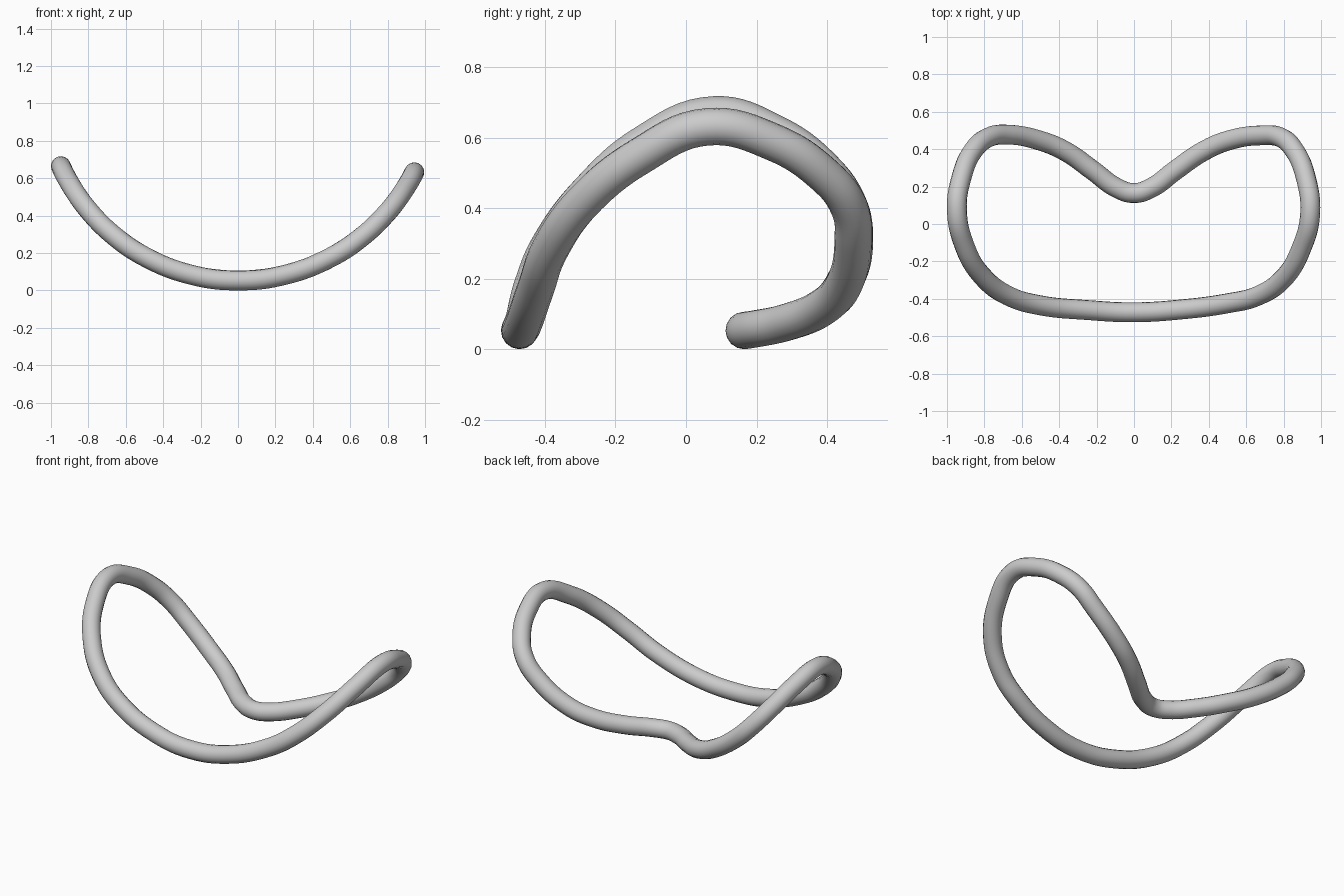
import bpy, math

if "Cube" in bpy.data.objects:
    bpy.data.objects.remove(bpy.data.objects["Cube"])

TUBE = 0.053

# plan outline of the tube's centre line (x, y), anticlockwise from the notch
outline = [
    (0.0, 0.165), (-0.09, 0.192), (-0.22, 0.286), (-0.36, 0.385), (-0.50, 0.445),
    (-0.68, 0.478), (-0.78, 0.462), (-0.863, 0.388), (-0.922, 0.25), (-0.947, 0.08),
    (-0.905, -0.12), (-0.81, -0.28), (-0.67, -0.385), (-0.5, -0.435), (-0.25, -0.46),
    (0.0, -0.472), (0.25, -0.457), (0.5, -0.424), (0.66, -0.385), (0.80, -0.29),
    (0.895, -0.13), (0.942, 0.06), (0.918, 0.25), (0.86, 0.39), (0.79, 0.46),
    (0.69, 0.474), (0.50, 0.445), (0.36, 0.383), (0.22, 0.286), (0.09, 0.192),
]


def height(x):
    # seen from the front the loop lies on a circular arc
    r = 1.039 if x < 0 else 1.057
    return TUBE + r - math.sqrt(r * r - x * x)


# closed bent tube
curve = bpy.data.curves.new("bent_loop", "CURVE")
curve.dimensions = "3D"
curve.twist_mode = "MINIMUM"
curve.bevel_depth = TUBE
curve.bevel_resolution = 6
curve.resolution_u = 8
spline = curve.splines.new("BEZIER")
spline.bezier_points.add(len(outline) - 1)
spline.use_cyclic_u = True
for point, (x, y) in zip(spline.bezier_points, outline):
    point.co = (x, y, height(x))
    point.handle_left_type = point.handle_right_type = "AUTO"
loop = bpy.data.objects.new("bent_loop", curve)
bpy.context.collection.objects.link(loop)

# turn into a smooth mesh
bpy.context.view_layer.objects.active = loop
loop.select_set(True)
bpy.ops.object.convert(target="MESH")
bpy.ops.object.shade_smooth()
